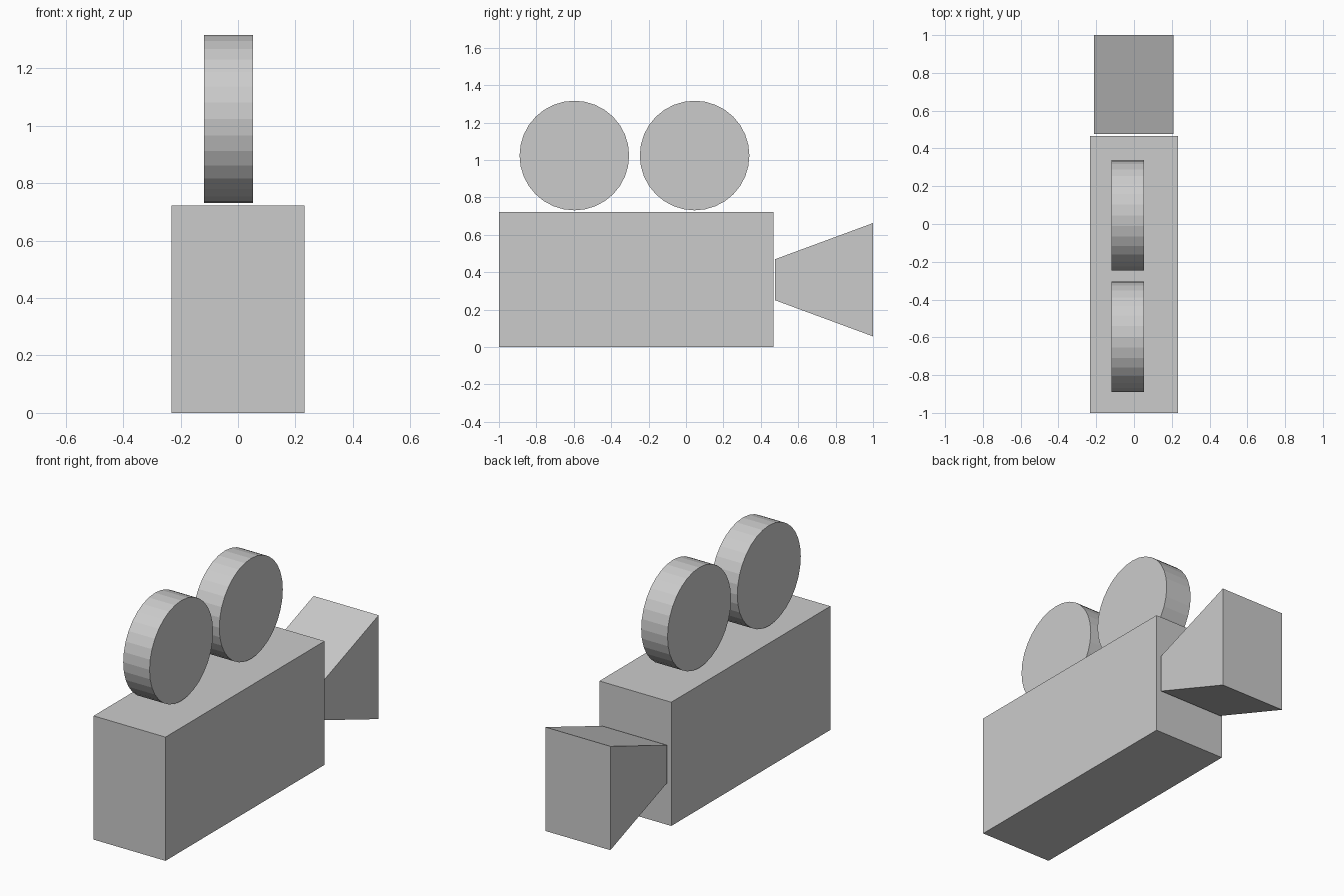
import bpy
import bmesh
import math
from mathutils import Matrix, Vector

default = bpy.data.objects.get("Cube")
if default:
    bpy.data.objects.remove(default)

# Single plain grey
grey = bpy.data.materials.new("plain grey")
grey.use_nodes = True
colour = (0.6, 0.6, 0.6, 1)
grey.diffuse_color = colour
grey.node_tree.nodes["Principled BSDF"].inputs["Base Color"].default_value = colour


def finish(name, bm):
    bmesh.ops.recalc_face_normals(bm, faces=bm.faces)
    mesh = bpy.data.meshes.new(name)
    bm.to_mesh(mesh)
    bm.free()
    mesh.materials.append(grey)
    obj = bpy.data.objects.new(name, mesh)
    bpy.context.collection.objects.link(obj)
    return obj


def box(name, low, high, front_scale=1):
    """Box between two corners; front_scale shrinks the height of its -y end."""
    low, high = Vector(low), Vector(high)
    centre, size = (low + high) / 2, high - low
    bm = bmesh.new()
    bmesh.ops.create_cube(bm, size=1)
    for v in bm.verts:
        if v.co.y < 0:
            v.co.z *= front_scale
        v.co = centre + v.co * size
    return finish(name, bm)


def reel(name, y):
    """Flat-faceted film reel with its axle along x."""
    bm = bmesh.new()
    place = Matrix.Translation((-0.033, y, 1.024)) @ Matrix.Rotation(math.pi / 2, 4, "Y")
    bmesh.ops.create_cone(bm, cap_ends=True, segments=32, radius1=0.293,
                          radius2=0.293, depth=0.17, matrix=place)
    return finish(name, bm)


# Camera body
box("camera_body", (-0.232, -1, 0), (0.232, 0.467, 0.722))

# Lens hood, flaring in height towards the back
box("lens_hood", (-0.212, 0.477, 0.057), (0.208, 1, 0.663), front_scale=0.363)

# Pair of film reels
reel("front_reel", -0.597)
reel("rear_reel", 0.046)
